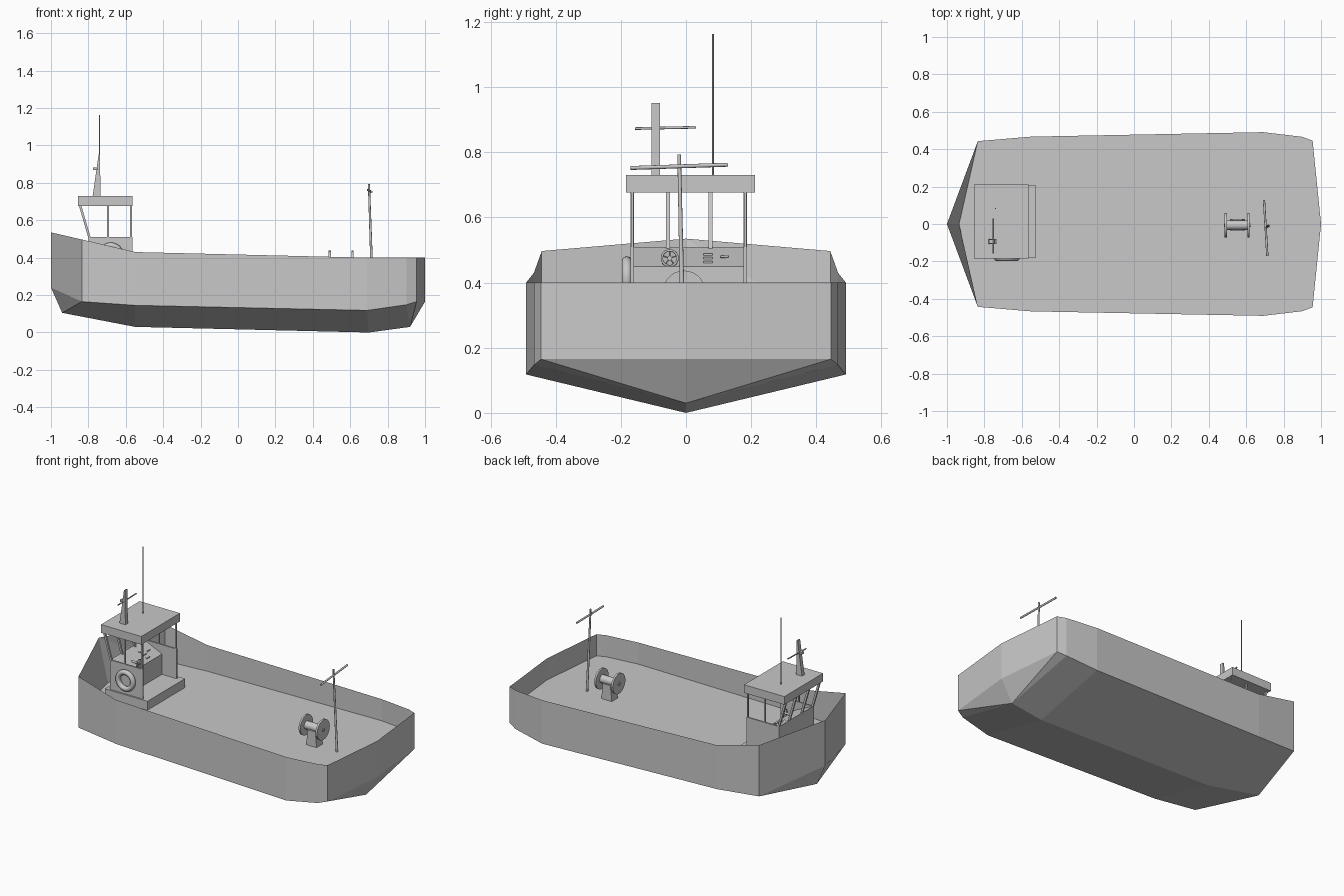
import bpy, bmesh, math
from mathutils import Vector

if "Cube" in bpy.data.objects:
    bpy.data.objects.remove(bpy.data.objects["Cube"])

grey = bpy.data.materials.new("plain_grey")
grey.diffuse_color = (0.58, 0.58, 0.58, 1)
grey.use_nodes = True
grey.node_tree.nodes["Principled BSDF"].inputs["Base Color"].default_value = grey.diffuse_color


def finish(bm, name, smooth=False, recalc=True):
    if recalc:
        bmesh.ops.recalc_face_normals(bm, faces=bm.faces[:])
    me = bpy.data.meshes.new(name)
    bm.to_mesh(me)
    bm.free()
    ob = bpy.data.objects.new(name, me)
    bpy.context.collection.objects.link(ob)
    me.materials.append(grey)
    if smooth:
        bpy.ops.object.select_all(action='DESELECT')
        ob.select_set(True)
        bpy.context.view_layer.objects.active = ob
        bpy.ops.object.shade_smooth_by_angle(angle=math.radians(40))
    return ob


def prism(name, profile, y0, y1):
    """Extrude an x-z profile along y."""
    bm = bmesh.new()
    a = [bm.verts.new((x, y0, z)) for x, z in profile]
    b = [bm.verts.new((x, y1, z)) for x, z in profile]
    bm.faces.new(a)
    bm.faces.new(b)
    n = len(a)
    for i in range(n):
        bm.faces.new((a[i], a[(i + 1) % n], b[(i + 1) % n], b[i]))
    return finish(bm, name)


def box(name, x0, x1, y0, y1, z0, z1):
    return prism(name, [(x0, z0), (x1, z0), (x1, z1), (x0, z1)], y0, y1)


def rod(name, p, q, r, r2=None, sides=12):
    """Cylinder or cone between two points."""
    p, q = Vector(p), Vector(q)
    bm = bmesh.new()
    bmesh.ops.create_cone(bm, cap_ends=True, segments=sides, radius1=r,
                          radius2=r if r2 is None else r2, depth=(q - p).length)
    rot = (q - p).to_track_quat('Z', 'Y').to_matrix().to_4x4()
    bmesh.ops.transform(bm, matrix=rot, verts=bm.verts[:])
    bmesh.ops.translate(bm, vec=(p + q) / 2, verts=bm.verts[:])
    return finish(bm, name, smooth=sides > 6)


def ring(name, centre, axis, major, minor):
    bpy.ops.mesh.primitive_torus_add(major_radius=major, minor_radius=minor,
                                     major_segments=32, minor_segments=10, location=centre)
    ob = bpy.context.object
    ob.name = name
    ob.rotation_euler = Vector(axis).to_track_quat('Z', 'Y').to_euler()
    ob.data.materials.append(grey)
    bpy.ops.object.shade_smooth_by_angle(angle=math.radians(40))
    return ob


# Hull: stations of (x, half width, gunwale z, chine z)
stations = [(-.835, .443, .497, .165), (-.55, .467, .43, .145), (.69, .491, .40, .118),
            (.90, .466, .40, .148), (.955, .445, .40, .165)]
keel_points = [(-.94, .105), (-.55, .03), (.70, 0), (.92, .03)]
DECK = .26

bm = bmesh.new()
bow_top, bow_low = bm.verts.new((-1, 0, .535)), bm.verts.new((-1, 0, .24))
stern_top, stern_low = bm.verts.new((1, 0, .40)), bm.verts.new((1, 0, .165))
keel = [bm.verts.new((x, 0, z)) for x, z in keel_points]
for s in (-1, 1):
    top = [bm.verts.new((x, s * y, t)) for x, y, t, c in stations]
    chine = [bm.verts.new((x, s * y, c)) for x, y, t, c in stations]
    for i in range(4):
        bm.faces.new((top[i], top[i + 1], chine[i + 1], chine[i]))
    for i in range(3):
        bm.faces.new((chine[i], chine[i + 1], keel[i + 1], keel[i]))
    bm.faces.new((bow_top, top[0], chine[0], bow_low))
    bm.faces.new((bow_low, chine[0], keel[0]))
    bm.faces.new((top[4], stern_top, stern_low, chine[4]))
    bm.faces.new((chine[3], chine[4], keel[3]))
    bm.faces.new((chine[4], stern_low, keel[3]))
finish(bm, "hull")

# Deck
bm = bmesh.new()
outline = [(-.935, 0)] + [(x, y) for x, y, t, c in stations] + [(1, 0)]
outline += [(x, -y) for x, y, t, c in reversed(stations)]
bm.faces.new([bm.verts.new((x, y, DECK)) for x, y in reversed(outline)])
finish(bm, "deck", recalc=False)

# Sloping inner lining of the bow
bm = bmesh.new()
for s in (-1, 1):
    pts = [(-1, 0, .535), (-.835, s * .443, .497), (-.835, s * .443, DECK), (-.935, 0, DECK)]
    bm.faces.new([bm.verts.new(p) for p in (pts if s > 0 else pts[::-1])])
finish(bm, "bow_lining", recalc=False)

# Wheelhouse: platform, side walls, dashboard, roof
YA, YB = -.17, .187
box("wheelhouse_platform", -.83, -.525, -.18, .205, DECK, .318)
for label, y in (("right", YA), ("left", YB - .01)):
    box("wheelhouse_wall_" + label, -.80, -.565, y, y + .01, .318, .51)
prism("dashboard", [(-.80, .318), (-.67, .318), (-.67, .45), (-.80, .51)], YA + .01, YB - .01)
box("wheelhouse_roof", -.855, -.565, -.185, .212, .677, .73)

# Roof posts: upright at the sides, raked at the bow
for y in (YA + .005, YB - .005):
    for x in (-.572, -.695):
        box("side_post", x - .005, x + .005, y - .004, y + .004, .51, .677)
for y in (YA + .005, -.055, .075, YB - .005):
    prism("raked_post", [(-.80, .505), (-.787, .505), (-.838, .68), (-.851, .68)],
          y - .006, y + .006)

# Steering wheel
WX, WY, WZ = -.675, -.05, .475
ring("steering_wheel", (WX, WY, WZ), (1, 0, 0), .024, .0035)
rod("wheel_hub", (WX - .05, WY, WZ), (WX + .005, WY, WZ), .007)
for k in range(5):
    a = math.pi / 2 + k * math.tau / 5
    rod("wheel_spoke", (WX, WY, WZ),
        (WX, WY + .024 * math.cos(a), WZ + .024 * math.sin(a)), .002, sides=6)

# Dashboard gauges and lever
for z in (.463, .475, .487):
    x = -.80 + (.51 - z) * .13 / .06
    box("dash_bar", x - .006, x + .008, .053, .082, z - .003, z + .003)
rod("throttle_lever", (-.725, .106, .48), (-.725, .131, .481), .004)
rod("throttle_stem", (-.735, .118, .465), (-.725, .118, .48), .003)

# Life ring on the side wall
ring("life_ring", (-.68, -.182, .412), (0, 1, 0), .053, .016)

# Roof mast, crossbar, lamp and antenna
prism("roof_mast", [(-.777, .73), (-.735, .73), (-.738, .952), (-.745, .952)], -.106, -.08)
rod("roof_crossbar", (-.752, -.157, .873), (-.752, .03, .877), .004)
box("roof_lamp", -.775, -.738, -.103, -.083, .868, .882)
rod("antenna", (-.74, .083, .73), (-.74, .083, 1.163), .003, sides=8)

# Winch: pedestal, drum and flanges
CY, CZ = -.006, .372
prism("winch_pedestal", [(.515, DECK), (.59, DECK), (.58, .36), (.525, .36)], -.036, .026)
rod("winch_drum", (.49, CY, CZ), (.615, CY, CZ), .026, sides=20)
for x in (.485, .606):
    rod("winch_flange", (x, CY, CZ), (x + .012, CY, CZ), .065, sides=28)
rod("winch_axle", (.48, CY, CZ), (.624, CY, CZ), .01)

# Stern mast and its crossbar
rod("stern_mast", (.718, -.01, DECK), (.70, -.021, .793), .0075, .0055)
rod("stern_crossbar", (.713, -.17, .752), (.695, .128, .762), .006)
